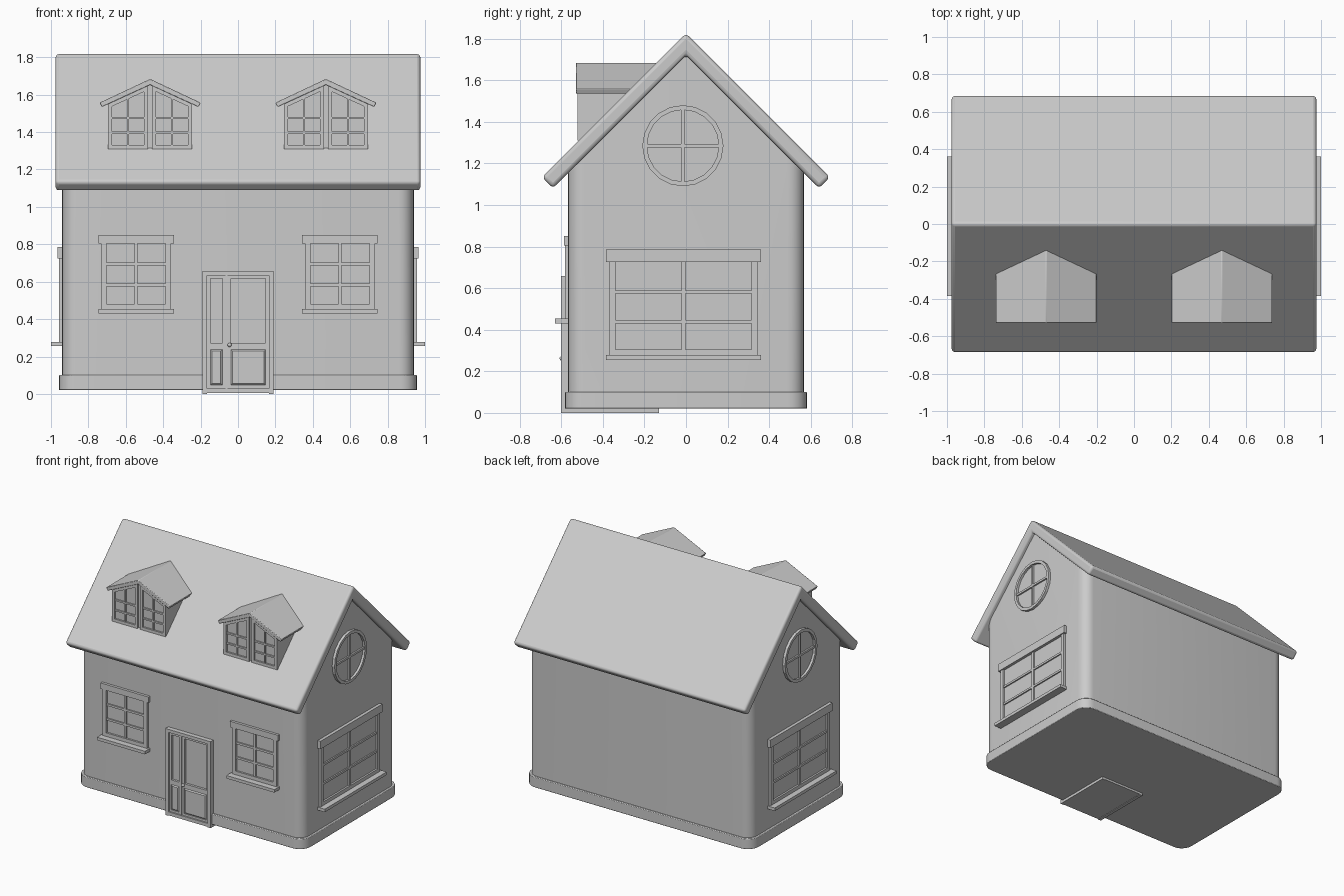
import bpy, bmesh
from math import pi, cos, sin, radians
from mathutils import Matrix, Vector

old = bpy.data.objects.get("Cube")
if old:
    bpy.data.objects.remove(old, do_unlink=True)

plaster = bpy.data.materials.new("light_grey")
plaster.use_nodes = True
GREY = (0.6, 0.6, 0.6, 1)
plaster.diffuse_color = GREY
plaster.node_tree.nodes["Principled BSDF"].inputs["Base Color"].default_value = GREY


def finish(bm, name, place=Matrix(), bevel=0, segments=2, smooth=True):
    bmesh.ops.recalc_face_normals(bm, faces=bm.faces)
    mesh = bpy.data.meshes.new(name)
    bm.to_mesh(mesh)
    bm.free()
    mesh.materials.append(plaster)
    ob = bpy.data.objects.new(name, mesh)
    bpy.context.collection.objects.link(ob)
    ob.matrix_world = place
    if bevel:
        mod = ob.modifiers.new("soft_edges", 'BEVEL')
        mod.width, mod.segments = bevel, segments
        mod.limit_method = 'ANGLE'
    if smooth:
        bpy.ops.object.select_all(action='DESELECT')
        ob.select_set(True)
        bpy.context.view_layer.objects.active = ob
        bpy.ops.object.shade_smooth_by_angle(angle=radians(35))
    return ob


def box(bm, x0, x1, y0, y1, z0, z1):
    size = Matrix.Diagonal((x1 - x0, y1 - y0, z1 - z0, 1))
    mid = Matrix.Translation(((x0 + x1) / 2, (y0 + y1) / 2, (z0 + z1) / 2))
    bmesh.ops.create_cube(bm, size=1, matrix=mid @ size)


def prism(bm, points, y0, y1):
    """Extrude an x-z outline from y0 (front) to y1; returns the front face."""
    front = bm.faces.new([bm.verts.new((x, y0, z)) for x, z in points])
    back = bm.faces.new([bm.verts.new((x, y1, z)) for x, z in points])
    a, b = list(front.verts), list(back.verts)
    for i in range(len(a)):
        j = (i + 1) % len(a)
        bm.faces.new((a[i], a[j], b[j], b[i]))
    bmesh.ops.recalc_face_normals(bm, faces=bm.faces)
    return front


def recess(bm, face, border, depth):
    """Leave a raised border and sink the middle of a front face."""
    bmesh.ops.inset_region(bm, faces=[face], thickness=border, use_even_offset=True)
    low = bmesh.ops.extrude_discrete_faces(bm, faces=[face])["faces"][0]
    bmesh.ops.translate(bm, verts=low.verts, vec=(0, depth, 0))


def panel(bm, x0, x1, z0, z1, y0, y1, border, depth):
    face = prism(bm, [(x0, z0), (x1, z0), (x1, z1), (x0, z1)], y0, y1)
    recess(bm, face, border, depth)


def place(x, y, z=0, turn=0):
    return Matrix.Translation((x, y, z)) @ Matrix.Rotation(turn, 4, 'Z')


def rounded_block(hx, hy, z0, z1, r):
    """Block with rounded upright corners."""
    bm = bmesh.new()
    box(bm, -hx, hx, -hy, hy, z0, z1)
    upright = [e for e in bm.edges if abs(e.verts[0].co.z - e.verts[1].co.z) > 0.01]
    bmesh.ops.bevel(bm, geom=upright, offset=r, segments=6, profile=0.5, affect='EDGES')
    return bm


# Walls, trimmed to the gable
bm = rounded_block(0.94, 0.567, 0.03, 1.8, 0.08)
for s in (-1, 1):
    cut = bmesh.ops.bisect_plane(bm, geom=bm.verts[:] + bm.edges[:] + bm.faces[:],
                                 plane_co=(0, 0, 1.75), plane_no=(0, s, 1), clear_outer=True)
    rim = [g for g in cut["geom_cut"] if isinstance(g, bmesh.types.BMEdge)]
    bmesh.ops.holes_fill(bm, edges=rim)
finish(bm, "walls")

# Plinth
finish(rounded_block(0.957, 0.582, 0.02, 0.1, 0.09), "plinth", bevel=0.004)

# Main roof: one folded slab running along x
bm = bmesh.new()
prism(bm, [(0, 1.825), (0.692, 1.133), (0.64, 1.081), (0, 1.721),
           (-0.64, 1.081), (-0.692, 1.133)], -0.975, 0.975)
finish(bm, "roof", place(0, 0, 0, pi / 2), bevel=0.018, segments=3)


# Dormers
def slope(x):
    return 1.655 - 0.46 * abs(x)


for side, cx in (("right", -0.47), ("left", 0.47)):
    here = place(cx, 0)
    bm = bmesh.new()
    prism(bm, [(-0.225, 1.31), (0.225, 1.31), (0.225, slope(0.225)),
               (0, slope(0)), (-0.225, slope(0.225))], -0.51, -0.13)
    finish(bm, side + "_dormer_walls", here, smooth=False)

    bm = bmesh.new()
    prism(bm, [(0, 1.684), (0.27, 1.557), (0.258, 1.534), (0, 1.653),
               (-0.258, 1.534), (-0.27, 1.557)], -0.53, -0.12)
    finish(bm, side + "_dormer_roof", here, bevel=0.004)

    bm = bmesh.new()
    for s in (-1, 1):
        a, b = 0.01 * s, 0.225 * s
        face = prism(bm, [(a, 1.31), (b, 1.31), (b, slope(b)), (a, slope(a))], -0.523, -0.505)
        recess(bm, face, 0.022, 0.014)
        mid = (a + b) / 2
        box(bm, mid - 0.006, mid + 0.006, -0.52, -0.505, 1.32, slope(mid) - 0.012)
        for z in (1.397, 1.475):
            box(bm, min(a, b) + 0.012, max(a, b) - 0.012, -0.52, -0.505, z - 0.006, z + 0.006)
    finish(bm, side + "_dormer_window", here, smooth=False)


# Sash windows with head trim and sill
def sash_window(name, where, half, z0, z1, head, head_out, sill_out):
    bm = bmesh.new()
    w = half - 0.015
    panel(bm, -w, w, z0, z1, -0.016, 0.01, 0.03, 0.014)
    box(bm, -0.009, 0.009, -0.012, 0.01, z0 + 0.01, z1 - 0.01)
    top = z1 - head
    for i in (1, 2):
        z = z0 + 0.02 + (top - z0 - 0.02) * i / 3
        box(bm, -w + 0.01, w - 0.01, -0.012, 0.01, z - 0.008, z + 0.008)
    box(bm, -half, half, -head_out, 0.01, top, z1)
    box(bm, -half, half, -sill_out, 0.01, z0 - 0.02, z0 + 0.003)
    finish(bm, name, where, smooth=False)


for side, s in (("right", -1), ("left", 1)):
    sash_window(side + "_front_window", place(0.545 * s, -0.567), 0.202,
                0.45, 0.85, 0.045, 0.02, 0.062)
    sash_window(side + "_side_window", place(0.94 * s, -0.012, 0, s * pi / 2), 0.372,
                0.275, 0.785, 0.06, 0.024, 0.06)

    # Round gable window
    bm = bmesh.new()
    ring = [(0.195 * cos(i * pi / 10), 0.195 * sin(i * pi / 10)) for i in range(20)]
    recess(bm, prism(bm, ring, -0.02, 0.01), 0.022, 0.018)
    box(bm, -0.008, 0.008, -0.014, 0, -0.18, 0.18)
    box(bm, -0.18, 0.18, -0.014, 0, -0.008, 0.008)
    finish(bm, side + "_round_window", place(0.94 * s, -0.015, 1.285, s * pi / 2), smooth=False)

# Door frame: jambs, head, mullion and threshold
bm = bmesh.new()
for x in (-0.19, 0.165):
    box(bm, x, x + 0.025, -0.602, -0.13, 0, 0.658)
box(bm, -0.165, 0.165, -0.602, -0.13, 0.634, 0.658)
box(bm, -0.165, 0.165, -0.602, -0.13, 0.004, 0.03)
box(bm, -0.066, -0.056, -0.597, -0.55, 0.03, 0.634)
finish(bm, "door_frame", smooth=False)

# Door leaf and side light: sunk glazing above, raised panel below
for name, x0, x1 in (("side_light", -0.165, -0.066), ("door", -0.056, 0.165)):
    bm = bmesh.new()
    panel(bm, x0, x1, 0.255, 0.634, -0.591, -0.55, 0.018, 0.018)
    panel(bm, x0, x1, 0.03, 0.255, -0.591, -0.55, 0.016, 0.006)
    face = prism(bm, [(x0 + 0.018, 0.048), (x1 - 0.018, 0.048),
                      (x1 - 0.018, 0.237), (x0 + 0.018, 0.237)], -0.586, -0.58)
    bmesh.ops.inset_region(bm, faces=[face], thickness=0.012)
    bmesh.ops.translate(bm, verts=face.verts, vec=(0, -0.008, 0))
    finish(bm, name, smooth=False)

# Door knob
bm = bmesh.new()
bmesh.ops.create_uvsphere(bm, u_segments=16, v_segments=10, radius=0.011)
finish(bm, "door_knob", place(-0.045, -0.597, 0.262))
